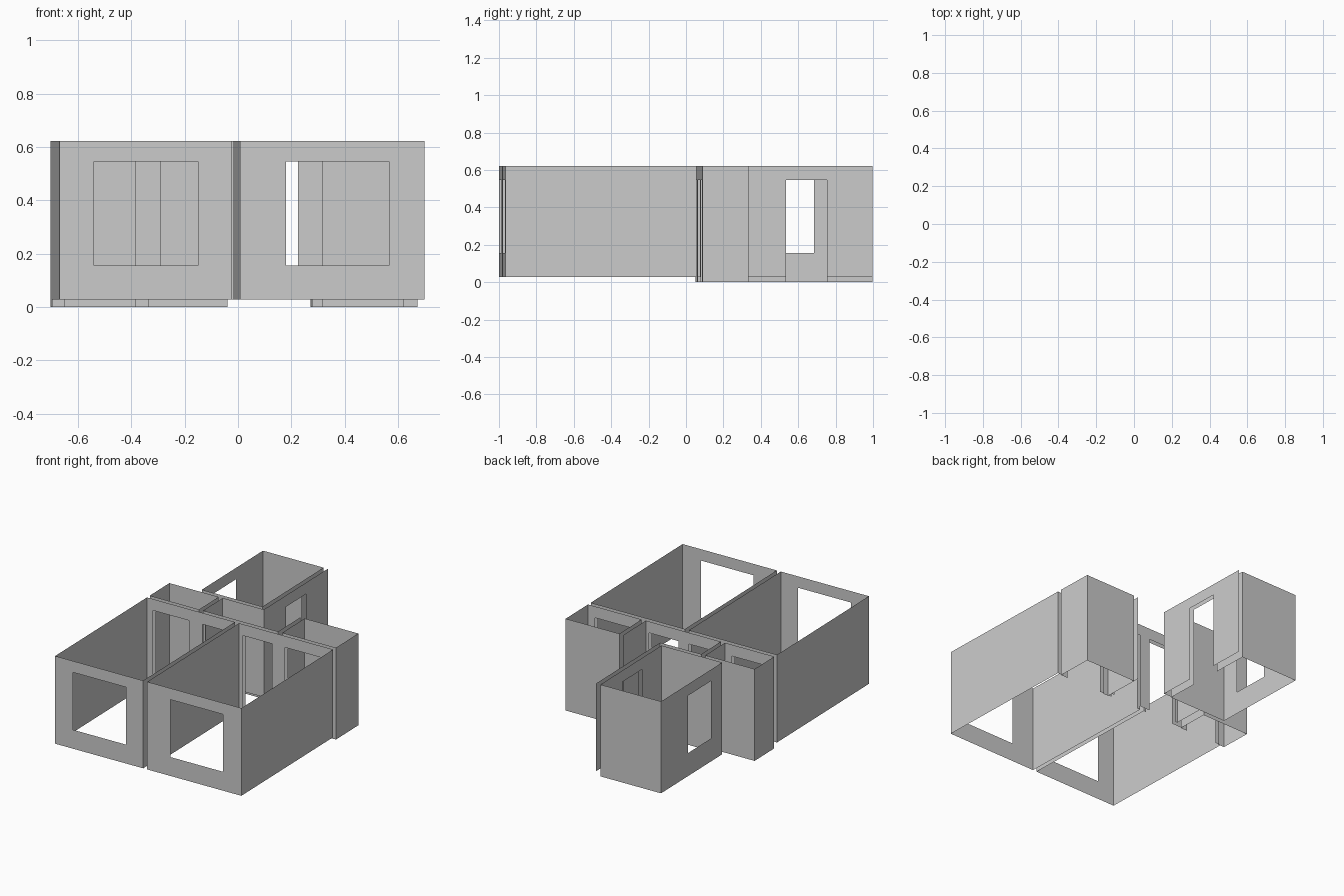
import bpy, bmesh, math
from mathutils import Vector

if "Cube" in bpy.data.objects:
    bpy.data.objects.remove(bpy.data.objects["Cube"])

TILT = 0.026           # the whole plan is turned slightly about z
TOP, HEAD, SILL = 0.622, 0.545, 0.156
FLOOR, WET = 0.028, 0.0  # dry rooms start higher than wet rooms / balconies


def add_wall(bm, a, b, z0, openings):
    """Zero-thickness wall from a to b. Openings: (start, end, sill) along its main axis."""
    a, b = Vector(a), Vector(b)
    axis = 0 if abs(b.x - a.x) > abs(b.y - a.y) else 1
    span = b[axis] - a[axis]

    def quad(t0, t1, lo, hi):
        p, q = a.lerp(b, t0), a.lerp(b, t1)
        bm.faces.new([bm.verts.new(c) for c in (
            (p.x, p.y, lo), (q.x, q.y, lo), (q.x, q.y, hi), (p.x, p.y, hi))])

    cuts = sorted((*sorted(((s - a[axis]) / span, (e - a[axis]) / span)), sill)
                  for s, e, sill in openings)
    pos = 0.0
    for t0, t1, sill in cuts:
        quad(pos, t0, z0, TOP)            # pier
        quad(t0, t1, HEAD, TOP)           # lintel
        if sill > z0:
            quad(t0, t1, z0, sill)        # parapet below a window
        pos = t1
    quad(pos, 1.0, z0, TOP)


def room(name, points, z0, openings={}, closed=True):
    """Walls along a plan path; openings are keyed by wall index."""
    bm = bmesh.new()
    n = len(points)
    for i in range(n if closed else n - 1):
        add_wall(bm, points[i], points[(i + 1) % n], z0, openings.get(i, []))
    bmesh.ops.remove_doubles(bm, verts=bm.verts, dist=1e-5)
    mesh = bpy.data.meshes.new(name)
    bm.to_mesh(mesh)
    bm.free()
    ob = bpy.data.objects.new(name, mesh)
    ob.rotation_euler.z = TILT
    bpy.context.collection.objects.link(ob)


def rect(u0, u1, v0, v1):
    # wall order: front, right, back, left
    return [(u0, v0), (u1, v0), (u1, v1), (u0, v1)]


# Doorways shared by the walls on both sides of each gap
door_a = (-0.65, -0.385, 0)
door_b = (-0.287, -0.067, 0)
door_c = (0.010, 0.226, 0)
door_d = (0.32, 0.622, 0)
door_e = (0.535, 0.755, 0)

# Two large front rooms with windows
room("left_front_room", rect(-0.696, -0.048, -0.982, 0.039), FLOOR,
     {0: [(-0.566, -0.176, SILL)], 2: [door_a, door_b]})
room("right_front_room", rect(-0.018, 0.675, -0.982, 0.039), FLOOR,
     {0: [(0.154, 0.541, SILL)], 2: [door_c, door_d]})

# Small rooms behind them
room("left_alcove", rect(-0.696, -0.333, 0.070, 0.288), WET, {0: [door_a]})
room("right_alcove", rect(0.280, 0.675, 0.070, 0.318), WET, {0: [door_d]})

# Rear room with side window and door to the hall
room("rear_room", rect(-0.477, -0.031, 0.318, 0.998), WET,
     {1: [door_e], 3: [(0.44, 0.698, SILL)]})

# Hall, open towards the back right
room("hall", [(0.249, 0.318), (0.249, 0.070), (-0.303, 0.070),
              (-0.303, 0.288), (0.0, 0.288), (0.0, 0.998)], FLOOR,
     {1: [door_b, door_c], 4: [door_e]}, closed=False)
